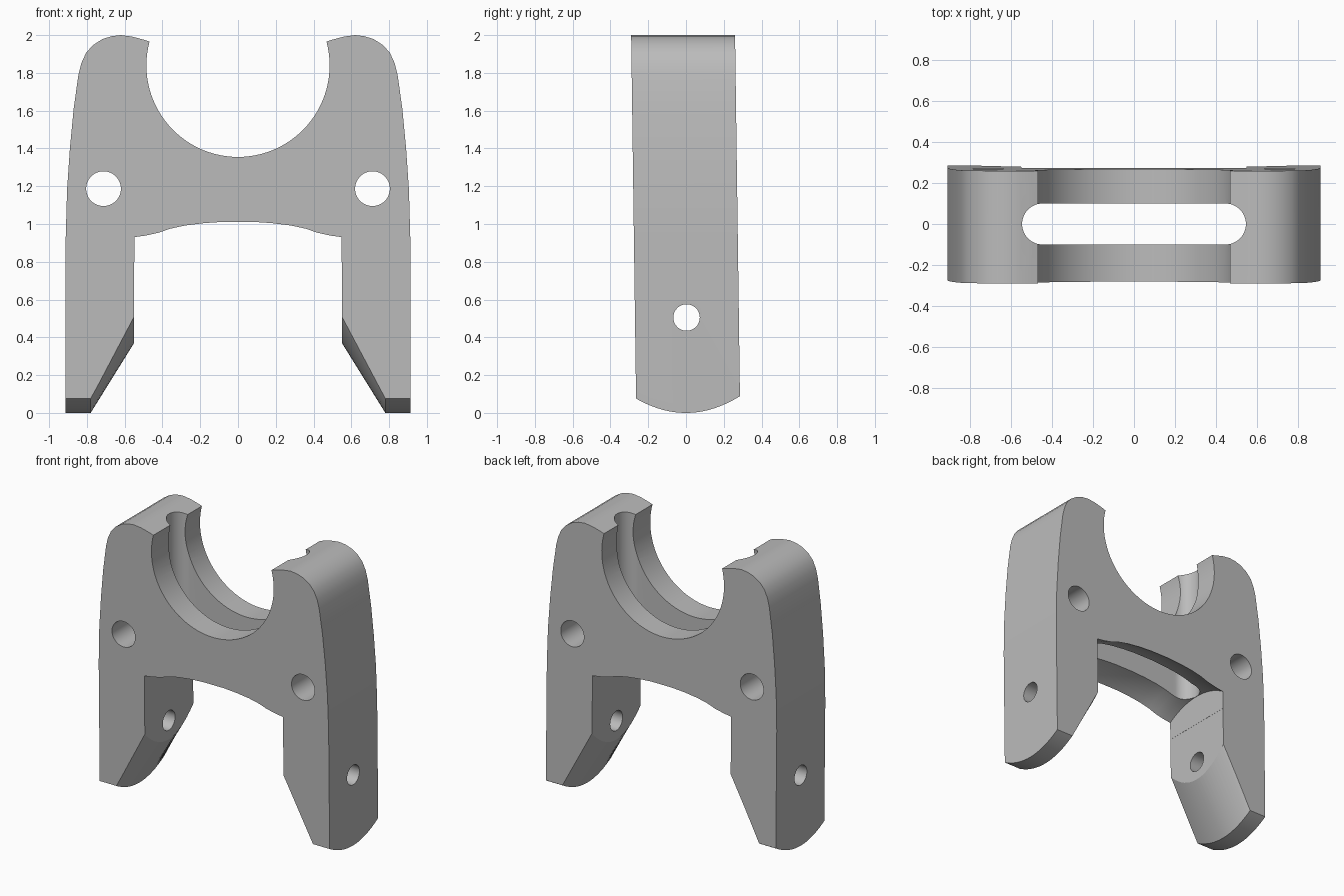
import bpy, bmesh, math
from mathutils import Matrix, Vector

cube = bpy.data.objects.get("Cube")
if cube:
    bpy.data.objects.remove(cube, do_unlink=True)

AXLE_Z = 0.51     # height of the wheel axle
HALF = 0.275      # half the plate thickness
INNER = 0.55      # inner face of each leg


def make_object(name, bm):
    bmesh.ops.recalc_face_normals(bm, faces=bm.faces)
    mesh = bpy.data.meshes.new(name)
    bm.to_mesh(mesh)
    bm.free()
    obj = bpy.data.objects.new(name, mesh)
    bpy.context.collection.objects.link(obj)
    return obj


def prism(name, points, direction):
    """Extrude a closed outline along a direction."""
    bm = bmesh.new()
    face = bm.faces.new([bm.verts.new(p) for p in points])
    new = bmesh.ops.extrude_face_region(bm, geom=[face])["geom"]
    verts = [v for v in new if isinstance(v, bmesh.types.BMVert)]
    bmesh.ops.translate(bm, verts=verts, vec=direction)
    return make_object(name, bm)


def cylinder(name, radius, length, centre, axis, sides=48):
    bm = bmesh.new()
    turn = Vector((0, 0, 1)).rotation_difference(Vector(axis)).to_matrix().to_4x4()
    bmesh.ops.create_cone(bm, cap_ends=True, segments=sides, radius1=radius,
                          radius2=radius, depth=length,
                          matrix=Matrix.Translation(centre) @ turn)
    return make_object(name, bm)


def loft(name, rings):
    """Skin matching closed rings and cap both ends."""
    bm = bmesh.new()
    loops = [[bm.verts.new(p) for p in ring] for ring in rings]
    for a, b in zip(loops, loops[1:]):
        for i in range(len(a)):
            j = (i + 1) % len(a)
            bm.faces.new((a[i], a[j], b[j], b[i]))
    bm.faces.new(loops[0])
    bm.faces.new(loops[-1])
    return make_object(name, bm)


# Fork plate: half outline mirrored, extruded front to back with a slight lean
half = [(0.44, 1.957), (0.50, 1.976), (0.56, 1.992), (0.62, 2.0), (0.67, 1.994),
        (0.72, 1.978), (0.77, 1.945), (0.805, 1.905), (0.83, 1.85), (0.845, 1.79),
        (0.87, 1.61), (0.89, 1.4), (0.905, 1.18), (0.912, 0.93), (0.912, -0.05),
        (INNER, -0.05), (INNER, 0.8)]
outline = half + [(-x, z) for x, z in reversed(half)]
fork = prism("fork_bracket", [(x, -HALF, z) for x, z in outline], (0, 2 * HALF, 0))
for v in fork.data.vertices:
    v.co.y -= 0.0135 * (v.co.z - 0.87)

cutters = []

# Round cradle in the top
cutters.append(cylinder("cradle_cutter", 0.485, 1, (0, 0, 1.84), (0, 1, 0), 96))

# Wheel clearance: bulged tyre profile turned about the axle
clearance = [(0.549, 0.503), (0.49, 0.51), (0.42, 0.523), (0.36, 0.541), (0.28, 0.556),
             (0.18, 0.567), (0.08, 0.573)]
clearance += [(-x, r) for x, r in reversed(clearance)]
rings = []
for x, r in clearance:
    angles = [math.tau * i / 96 for i in range(96)]
    rings.append([(x, r * math.sin(a), AXLE_Z + r * math.cos(a)) for a in angles])
cutters.append(loft("wheel_clearance_cutter", rings))

# Rounded leg ends with a bevel that climbs towards the inside
rings = []
for x in (-1, -0.78, -0.5, 0.5, 0.78, 1):
    t = max(0, (0.78 - abs(x)) / 0.23)
    ring = []
    for i in range(25):
        y = -0.36 + 0.03 * i
        ring.append((x, y, 0.37 * t + (0.085 + 0.065 * t) * (y / 0.28) ** 2))
    rings.append(ring + [(x, 0.36, -0.3), (x, -0.36, -0.3)])
cutters.append(loft("leg_end_cutter", rings))

# Upright slot through the bridge
slot = []
for side in (1, -1):
    for i in range(25):
        a = math.pi * (i / 24 - 0.5)
        slot.append((side * (0.447 + 0.1 * math.cos(a)), side * 0.1 * math.sin(a), 1.0))
cutters.append(prism("slot_cutter", slot, (0, 0, 1.2)))

# Bolt holes front to back and axle hole side to side
for x in (-0.712, 0.712):
    cutters.append(cylinder("bolt_hole_cutter", 0.092, 1, (x, 0, 1.187), (0, 1, 0)))
cutters.append(cylinder("axle_hole_cutter", 0.07, 3, (0, 0.003, 0.505), (1, 0, 0)))

# Apply the cuts and remove the cutters
bpy.context.view_layer.objects.active = fork
for cutter in cutters:
    cutter.hide_render = True
    mod = fork.modifiers.new(cutter.name, "BOOLEAN")
    mod.operation = "DIFFERENCE"
    mod.solver = "EXACT"
    mod.object = cutter
    bpy.ops.object.modifier_apply(modifier=mod.name)
for cutter in cutters:
    bpy.data.objects.remove(cutter, do_unlink=True)

# Plain grey material
grey = bpy.data.materials.new("plain grey")
grey.use_nodes = True
colour = (0.5, 0.5, 0.5, 1)
grey.diffuse_color = colour
grey.node_tree.nodes["Principled BSDF"].inputs["Base Color"].default_value = colour
fork.data.materials.clear()
fork.data.materials.append(grey)
for poly in fork.data.polygons:
    poly.material_index = 0

# Smooth curved faces, keep edges crisp
bpy.ops.object.select_all(action="DESELECT")
fork.select_set(True)
bpy.ops.object.shade_smooth_by_angle(angle=math.radians(25))
